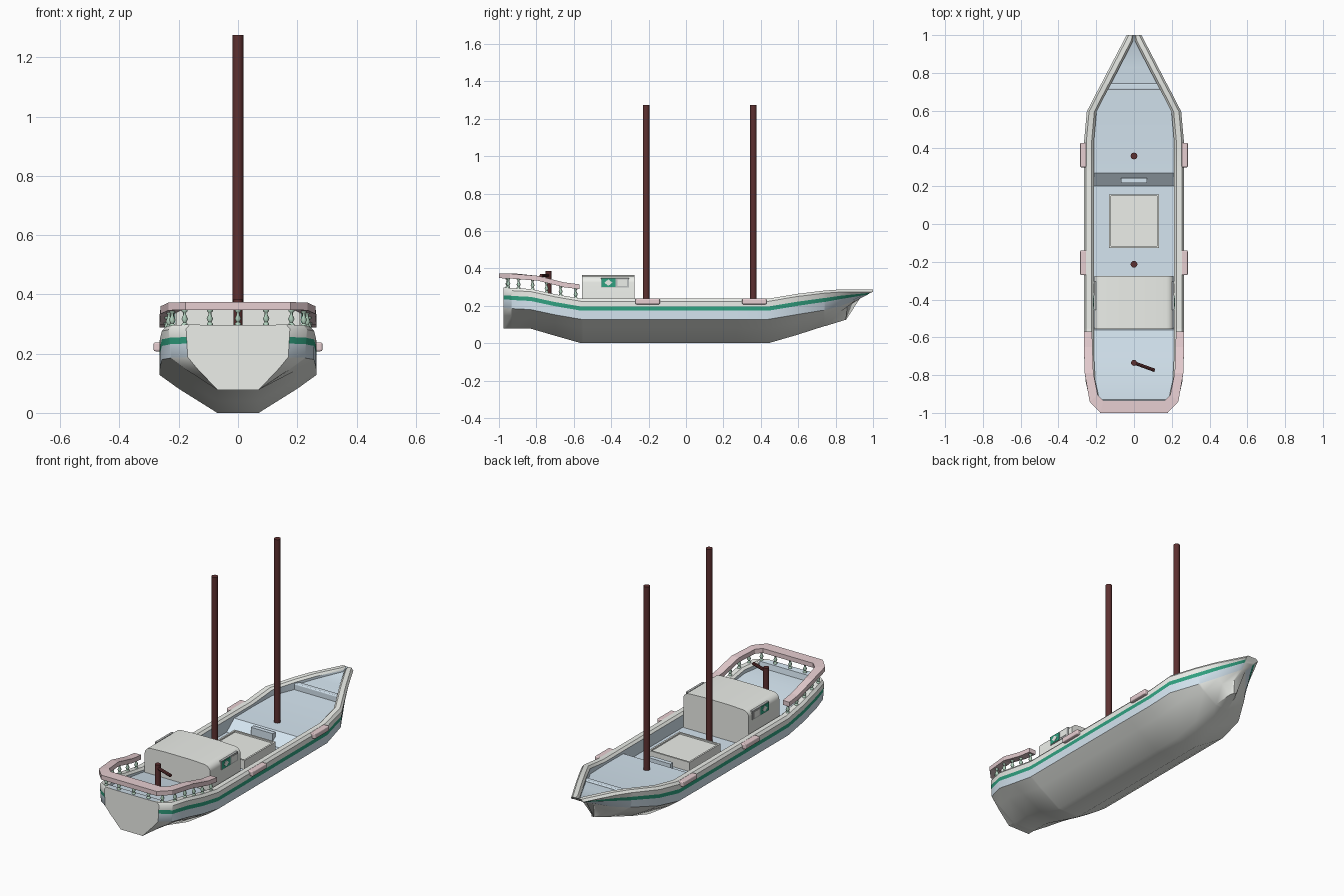
import bpy, bmesh, math
from mathutils import Vector

if "Cube" in bpy.data.objects:
    bpy.data.objects.remove(bpy.data.objects["Cube"])


def mat(name, r, g, b):
    m = bpy.data.materials.new(name)
    m.diffuse_color = (r, g, b, 1)
    m.use_nodes = True
    m.node_tree.nodes["Principled BSDF"].inputs["Base Color"].default_value = m.diffuse_color
    return m


WHITE = mat("white_paint", .84, .86, .82)
BLUE = mat("pale_blue", .66, .78, .87)
GREEN = mat("green_stripe", .03, .36, .22)
PINK = mat("pink_trim", .80, .62, .64)
WOOD = mat("dark_wood", .11, .03, .03)
MINT = mat("mint_green", .45, .65, .52)
GREY = mat("window_grey", .5, .52, .52)


def finish(name, bm, mats, smooth=None):
    bmesh.ops.recalc_face_normals(bm, faces=bm.faces)
    me = bpy.data.meshes.new(name)
    bm.to_mesh(me)
    bm.free()
    ob = bpy.data.objects.new(name, me)
    bpy.context.collection.objects.link(ob)
    for m in mats:
        me.materials.append(m)
    if smooth:
        bpy.ops.object.select_all(action='DESELECT')
        ob.select_set(True)
        bpy.context.view_layer.objects.active = ob
        bpy.ops.object.shade_smooth_by_angle(angle=math.radians(smooth))
    return ob


def loft(bm, rings, closed=True, mats=None):
    """Skin closed rings of points and cap both ends."""
    vs = [[bm.verts.new(p) for p in r] for r in rings]
    n = len(vs[0])
    for a, b in zip(vs, vs[1:]):
        for i in range(n):
            f = bm.faces.new((a[i], a[(i + 1) % n], b[(i + 1) % n], b[i]))
            if mats:
                f.material_index = mats[i]
    bm.faces.new(vs[0])
    bm.faces.new(vs[-1])


def box(name, lo, hi, m, bevel=0):
    bm = bmesh.new()
    ring = lambda z: [(lo[0], lo[1], z), (hi[0], lo[1], z), (hi[0], hi[1], z), (lo[0], hi[1], z)]
    loft(bm, [ring(lo[2]), ring(hi[2])])
    ob = finish(name, bm, [m])
    if bevel:
        b = ob.modifiers.new("round", 'BEVEL')
        b.width, b.segments = bevel, 3
    return ob


def rod(name, a, b, r, m, sides=12):
    a, b = Vector(a), Vector(b)
    q = (b - a).to_track_quat('Z', 'Y')
    ring = lambda c: [c + q @ Vector((r * math.cos(t), r * math.sin(t), 0))
                      for t in [2 * math.pi * i / sides for i in range(sides)]]
    bm = bmesh.new()
    loft(bm, [ring(a), ring(b)])
    return finish(name, bm, [m], 40)


# Hull stations: y, half width, top z, keel z, keel half width, chine width factor, stripe scale, deck z
stations = [
    (-.975, .175, .298, .078, .07, .97, 1, .297), (-.935, .232, .296, .078, .07, .97, 1, .295),
    (-.93, .235, .295, .078, .07, .97, 1, .262), (-.83, .257, .29, .078, .07, 1, 1, .258),
    (-.7, .264, .262, .04, .07, 1, 1, .235), (-.56, .265, .238, 0, .07, 1, 1, .215),
    (-.55, .265, .238, 0, .07, 1, 1, .155), (.2, .265, .238, 0, .07, 1, 1, .155),
    (.27, .265, .238, 0, .07, 1, 1, .21), (.44, .264, .238, 0, .07, 1, 1, .212),
    (.595, .25, .264, .045, .06, .97, 1, .22), (.735, .178, .281, .09, .04, .9, .95, .228),
    (.745, .172, .282, .092, .04, .9, .95, .255), (.83, .128, .288, .118, .02, .75, .8, .262),
    (.97, .055, .288, .125, .008, .45, .5, .268), (1.0, .04, .288, .125, .008, .3, .45, .287)]
rings = []
for y, w, zt, zk, wk, c, k, zd in stations:
    zc = zt - .11 * k
    inner = max(w - .052, .004)
    half = [(wk, zk), (wk + (w * c - wk) * .67, zk + (zc - zk) * .64), (w * c, zc),
            (w * (1 + c) / 2, zt - .064 * k), (w * (1 + c) / 2 + w * (1 - c) / 4, zt - .042 * k),
            (w, zt - .014), (w - .012, zt), (max(w - .04, .008), zt), (inner, zt - .012), (inner, min(zd, zt - .013) if zd < zt - .01 else zt - .013)]
    if zd > zt - .01:  # solid transom and stem tops
        half[8] = (max(w - .046, .006), zt - .0005)
        half[9] = (inner, zt - .001)
    # raked stem: lower points stop short of the bow
    lim = [.855, .862, .93, .97, .985] + [1.0] * 5
    t = 0 if y < .84 else (y - .83) / .17
    ys = [y if t == 0 else .83 + (l - .83) * t for l in lim]
    right = [(x, yy, z) for (x, z), yy in zip(half, ys)]
    rings.append(right + [(-x, yy, z) for x, yy, z in reversed(right)])
side = [0, 0, 1, 2, 0, 0, 0, 0, 1]
bm = bmesh.new()
loft(bm, rings, mats=side + [1] + side[::-1] + [0])
finish("hull", bm, [WHITE, BLUE, GREEN], 35)

# Stern hand rail: outer x, y, inner x, y, top z
rail = [(.265, -.57, .222, -.57, .315), (.265, -.65, .22, -.65, .325), (.261, -.79, .215, -.79, .36),
        (.235, -.94, .192, -.905, .372), (.178, -1.0, .162, -.935, .374)]
path = rail + [(-a, b, -c, d, z) for a, b, c, d, z in reversed(rail)]
bm = bmesh.new()
loft(bm, [[(a, b, z), (c, d, z), (c, d, z - .026), (a, b, z - .026)] for a, b, c, d, z in path])
finish("stern_rail", bm, [PINK])


# Turned balusters under the rail
def baluster(x, y, z0, z1):
    prof = [(.010, 0), (.010, .12), (.005, .2), (.011, .42), (.005, .68), (.005, .82), (.010, .9), (.010, 1)]
    bm = bmesh.new()
    loft(bm, [[(x + r * math.cos(i * math.pi / 4), y + r * math.sin(i * math.pi / 4), z0 + (z1 - z0) * h)
               for i in range(8)] for r, h in prof])
    finish("baluster", bm, [MINT], 50)


for s in (-1, 1):
    for x, y, z0, z1 in [(.24, -.59, .237, .295), (.24, -.67, .254, .305), (.238, -.745, .27, .325),
                         (.233, -.82, .286, .342), (.222, -.895, .29, .346), (.18, -.95, .294, .348),
                         (.095, -.955, .296, .348)]:
        baluster(s * x, y, z0, z1)
baluster(0, -.955, .296, .348)

# Cabin with rounded roof shoulders
bm = bmesh.new()
sec = [(.21, .15)] + [(.17 + .04 * math.cos(t), .325 + .035 * math.sin(t))
                      for t in [i * math.pi / 10 for i in range(6)]] + [(.08, .364)]
sec += [(-x, z) for x, z in reversed(sec)]
loft(bm, [[(x, y, z) for x, z in sec] for y in (-.555, -.275)])
finish("cabin", bm, [WHITE], 35)

# Cabin side windows: frame, green pane, white diamond
for s in (-1, 1):
    def plate(name, x, y0, y1, z0, z1, m):
        box(name, (min(s * .2, s * x), y0, z0), (max(s * .2, s * x), y1, z1), m)
    plate("window_frame", .213, -.455, -.305, .298, .35, GREY)
    plate("window_pane", .215, -.452, -.378, .301, .347, GREEN)
    plate("window_light", .215, -.366, -.315, .306, .342, WHITE)
    bm = bmesh.new()
    dia = [(-.437, .324), (-.415, .307), (-.393, .324), (-.415, .341)]
    loft(bm, [[(s * x, y, z) for y, z in dia] for x in (.205, .217)])
    finish("window_diamond", bm, [WHITE])

# Hatch, step and foredeck beam
box("hatch", (-.13, -.125, .15), (.13, .155, .2), WHITE)
for s in (-1, 1):
    xs = sorted((s * .122, s * .132))
    box("hatch_side_coaming", (xs[0], -.127, .15), (xs[1], .157, .208), WHITE)
for y in (-.127, .147):
    box("hatch_end_coaming", (-.122, y, .15), (.122, y + .01, .208), WHITE)
box("deck_step", (-.07, .218, .16), (.07, .243, .215), BLUE)
box("foredeck_beam", (-.14, .712, .22), (.14, .745, .262), BLUE, .006)

# Fenders on the gunwale
for s in (-1, 1):
    for y in (-.205, .365):
        xs = sorted((s * .25, s * .285))
        box("fender", (xs[0], y - .065, .208), (xs[1], y + .065, .238), PINK, .006)

# Masts and tiller
rod("aft_mast", (0, -.213, .15), (0, -.213, 1.275), .018, WOOD)
rod("fore_mast", (0, .36, .19), (0, .36, 1.275), .018, WOOD)
rod("tiller_post", (0, -.735, .22), (0, -.735, .385), .016, WOOD)
rod("tiller_arm", (0, -.735, .362), (.11, -.775, .362), .009, WOOD, 8)
